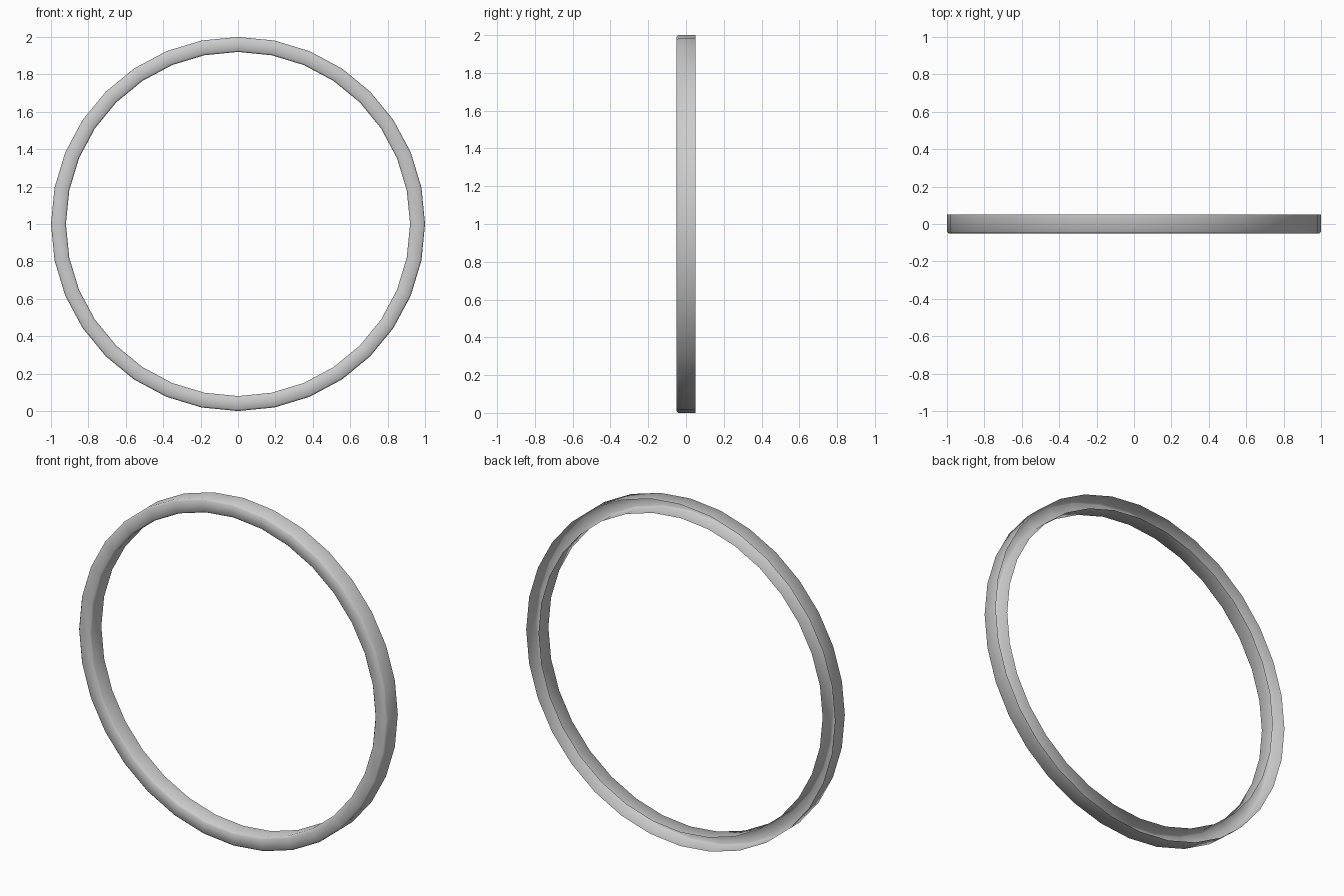
import bpy, bmesh, math

if "Cube" in bpy.data.objects:
    bpy.data.objects.remove(bpy.data.objects["Cube"])

SIDES = 32

# Channel cross-section (radius, y): bevelled front corners, open at the back
profile = [(0.92, 0.05), (0.92, -0.041), (0.929, -0.05),
           (0.991, -0.05), (1.0, -0.041), (1.0, 0.05)]

bm = bmesh.new()
verts = [bm.verts.new((r, y, 1.0)) for r, y in profile]
edges = [bm.edges.new(pair) for pair in zip(verts, verts[1:])]

# Sweep the section round the ring's centre
bmesh.ops.spin(bm, geom=verts + edges, cent=(0, 0, 1), axis=(0, 1, 0),
               angle=math.tau, steps=SIDES, use_merge=False)
bmesh.ops.remove_doubles(bm, verts=bm.verts, dist=0.0005)
bmesh.ops.recalc_face_normals(bm, faces=bm.faces)

# Make the front face point forward
front = min(bm.faces, key=lambda f: f.calc_center_median().y)
if front.normal.y > 0:
    bmesh.ops.reverse_faces(bm, faces=bm.faces)
for f in bm.faces:
    f.smooth = True

mesh = bpy.data.meshes.new("ring_trim")
bm.to_mesh(mesh)
bm.free()
ring = bpy.data.objects.new("ring_trim", mesh)
bpy.context.collection.objects.link(ring)
bpy.context.view_layer.objects.active = ring
ring.select_set(True)
bpy.ops.object.shade_smooth_by_angle(angle=math.radians(50))
